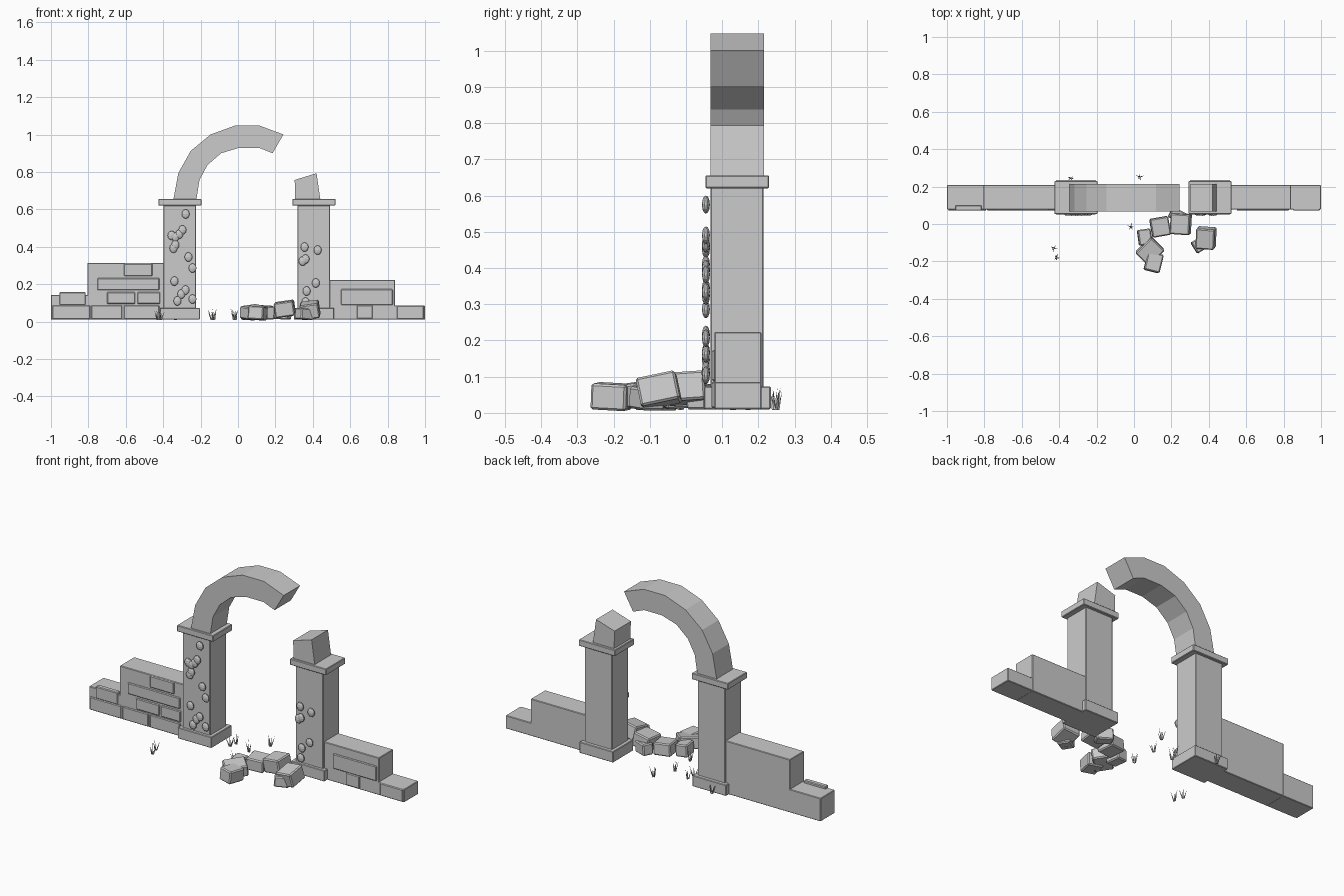
import bpy, bmesh, math, random
from mathutils import Vector, Matrix, Euler

if "Cube" in bpy.data.objects:
    bpy.data.objects.remove(bpy.data.objects["Cube"])

random.seed(4)
stone = bpy.data.materials.new("grey_stone")
stone.diffuse_color = (0.6, 0.6, 0.6, 1)
stone.use_nodes = True
stone.node_tree.nodes["Principled BSDF"].inputs["Base Color"].default_value = stone.diffuse_color


def finish(name, bm, bevel=0.0):
    bmesh.ops.recalc_face_normals(bm, faces=bm.faces)
    me = bpy.data.meshes.new(name)
    bm.to_mesh(me)
    bm.free()
    me.materials.append(stone)
    ob = bpy.data.objects.new(name, me)
    bpy.context.collection.objects.link(ob)
    if bevel:
        mod = ob.modifiers.new("edge", 'BEVEL')
        mod.width, mod.segments = bevel, 1
    return ob


def box(name, x0, x1, y0, y1, z0, z1, bevel=0.003):
    bm = bmesh.new()
    m = Matrix.Translation(((x0 + x1) / 2, (y0 + y1) / 2, (z0 + z1) / 2))
    bmesh.ops.create_cube(bm, size=1, matrix=m @ Matrix.Diagonal((x1 - x0, y1 - y0, z1 - z0, 1)))
    return finish(name, bm, bevel)


def extrude_profile(name, pts, y0, y1):
    bm = bmesh.new()
    f = bm.faces.new([bm.verts.new((x, y0, z)) for x, z in pts])
    ext = bmesh.ops.extrude_face_region(bm, geom=[f])['geom']
    bmesh.ops.translate(bm, vec=(0, y1 - y0, 0), verts=[v for v in ext if isinstance(v, bmesh.types.BMVert)])
    return finish(name, bm)


# Piers with base and cap
for side, cx in (("left", -0.311), ("right", 0.406)):
    box(side + "_pier_base", cx - 0.107, cx + 0.107, 0.05, 0.234, 0.01, 0.073)
    box(side + "_pier", cx - 0.087, cx + 0.087, 0.067, 0.214, 0.07, 0.622)
    box(side + "_pier_cap", cx - 0.115, cx + 0.115, 0.054, 0.229, 0.62, 0.656)

# Broken arch and the stub on the other pier
outer = [(-.345, .655), (-.319, .794), (-.253, .912), (-.147, 1.0), (-.018, 1.047), (.117, 1.047), (.243, 1.0)]
inner = [(.185, .9), (.115, .928), (.003, .928), (-.09, .9), (-.163, .837), (-.206, .757), (-.222, .655)]
extrude_profile("broken_arch", outer + inner, 0.067, 0.215)
extrude_profile("arch_stub", [(.306, .655), (.303, .757), (.42, .793), (.44, .655)], 0.067, 0.215)

# Stepped walls
for name, x0, x1, top in (("left_wall_end", -1, -.8, .143), ("left_wall", -.805, -.39, .313),
                          ("right_wall", .48, .84, .223), ("right_wall_end", .835, 1, .085)):
    box(name, x0, x1, 0.078, 0.208, 0.01, top)

# Raised facing bricks: x0, x1, z0, z1
bricks = [(-.955, -.815, .088, .157), (-.993, -.79, .013, .087), (-.61, -.458, .243, .31),
          (-.752, -.42, .168, .232), (-.7, -.55, .094, .157), (-.538, -.416, .094, .157),
          (-.785, -.62, .013, .087), (-.61, -.42, .013, .087),
          (.55, .828, .088, .173), (.635, .72, .015, .087), (.85, .994, .013, .085)]
for i, (x0, x1, z0, z1) in enumerate(bricks):
    box(f"facing_brick_{i}", x0, x1, 0.071, 0.1, z0, z1, 0.004)

# Fallen stones: centre, size, rotation in degrees
stones = [((.25, .0, .068), (.105, .11, .08), (4, -8, -4)),
          ((.14, -.015, .05), (.10, .10, .07), (3, 3, 10)),
          ((.057, -.07, .043), (.07, .085, .07), (0, 4, 8)),
          ((.085, -.145, .05), (.12, .10, .065), (8, -6, 45)),
          ((.105, -.205, .045), (.085, .10, .072), (-3, 3, -14)),
          ((.385, -.075, .062), (.10, .11, .08), (12, -8, -4)),
          ((.355, -.108, .04), (.08, .07, .06), (0, 5, 32)),
          ((.235, .045, .045), (.09, .06, .065), (0, 4, -25))]
for i, (loc, size, rot) in enumerate(stones):
    ob = box(f"fallen_stone_{i}", *[s * d / 2 for d in size for s in (-1, 1)], 0.006)
    ob.location = loc
    ob.rotation_euler = Euler([math.radians(a) for a in rot])

# Climbing leaves: flattened round pads on the pier fronts
leaves = [(-.28, .575), (-.297, .49), (-.314, .467), (-.335, .452), (-.355, .46), (-.335, .41), (-.345, .392),
          (-.265, .345), (-.243, .286), (-.34, .216), (-.281, .168), (-.303, .147), (-.324, .11), (-.243, .12),
          (.356, .398), (.426, .382), (.361, .334), (.345, .323), (.416, .206), (.367, .163), (.361, .104)]
bm = bmesh.new()
for x, z in leaves:
    m = Matrix.Translation((x, 0.055, z)) @ Matrix.Diagonal((.022, .011, .025, 1))
    bmesh.ops.create_uvsphere(bm, u_segments=10, v_segments=6, radius=1, matrix=m)
finish("ivy_leaves", bm)

# Grass tufts: thin leaning blades
bm = bmesh.new()
tufts = [(-.335, .245), (.03, .25), (-.015, -.015), (-.43, -.13), (-.415, -.18), (-.14, .13), (-.13, .17), (-.02, .13)]
for x, y in tufts:
    for k in range(5):
        a = k * math.tau / 5 + random.uniform(-.4, .4)
        out, h = random.uniform(.008, .024), random.uniform(.045, .065)
        root = Vector((x + .004 * math.cos(a), y + .004 * math.sin(a), .008))
        tip = bm.verts.new(root + Vector((out * math.cos(a), out * math.sin(a), h)))
        foot = [bm.verts.new(root + Vector((.004 * math.cos(t), .004 * math.sin(t), 0)))
                for t in (a, a + math.tau / 3, a + 2 * math.tau / 3)]
        bm.faces.new(foot)
        for j in range(3):
            bm.faces.new((foot[j], foot[(j + 1) % 3], tip))
finish("grass_tufts", bm)
